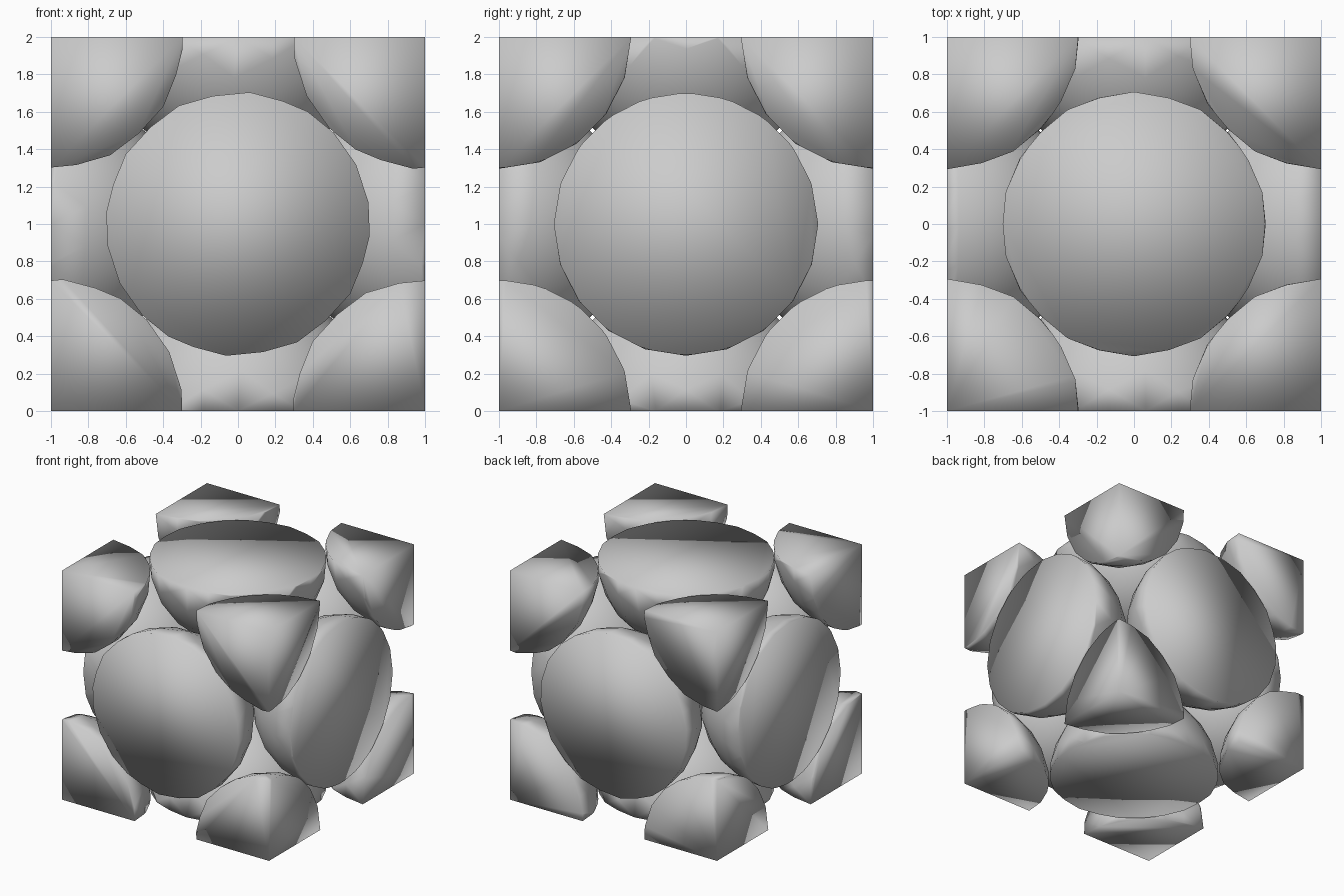
import bpy, bmesh, math
from itertools import product
from mathutils import Matrix, Vector

if "Cube" in bpy.data.objects:
    bpy.data.objects.remove(bpy.data.objects["Cube"])

RADIUS = math.sqrt(0.5)          # neighbouring balls just touch
TILT = math.atan((math.sqrt(5) - 1) / 2)


def cut_ball(name, centre):
    """Faceted ball at a cell site, trimmed flat by the cube walls it sits on."""
    bm = bmesh.new()
    bmesh.ops.create_icosphere(bm, subdivisions=3, radius=RADIUS,
                               matrix=Matrix.Rotation(TILT, 4, 'Y'))
    for axis in range(3):
        if centre[axis] == 0:
            continue
        wall = Vector((0, 0, 0))
        wall[axis] = centre[axis]
        bmesh.ops.bisect_plane(bm, geom=bm.verts[:] + bm.edges[:] + bm.faces[:],
                               dist=1e-4, plane_co=(0, 0, 0), plane_no=wall,
                               clear_outer=True)
        rim = [e for e in bm.edges if e.is_boundary]
        bmesh.ops.holes_fill(bm, edges=rim, sides=0)
    bmesh.ops.recalc_face_normals(bm, faces=bm.faces[:])
    for f in bm.faces:
        f.smooth = True
    mesh = bpy.data.meshes.new(name)
    bm.to_mesh(mesh)
    bm.free()
    obj = bpy.data.objects.new(name, mesh)
    obj.location = (centre[0], centre[1], centre[2] + 1)
    bpy.context.collection.objects.link(obj)


# Eighth balls on the cube corners
for c in product((-1, 1), repeat=3):
    cut_ball("corner_eighth_ball", c)

# Half balls centred on the cube faces
for axis, side in product(range(3), (-1, 1)):
    c = [0, 0, 0]
    c[axis] = side
    cut_ball("face_half_ball", c)
